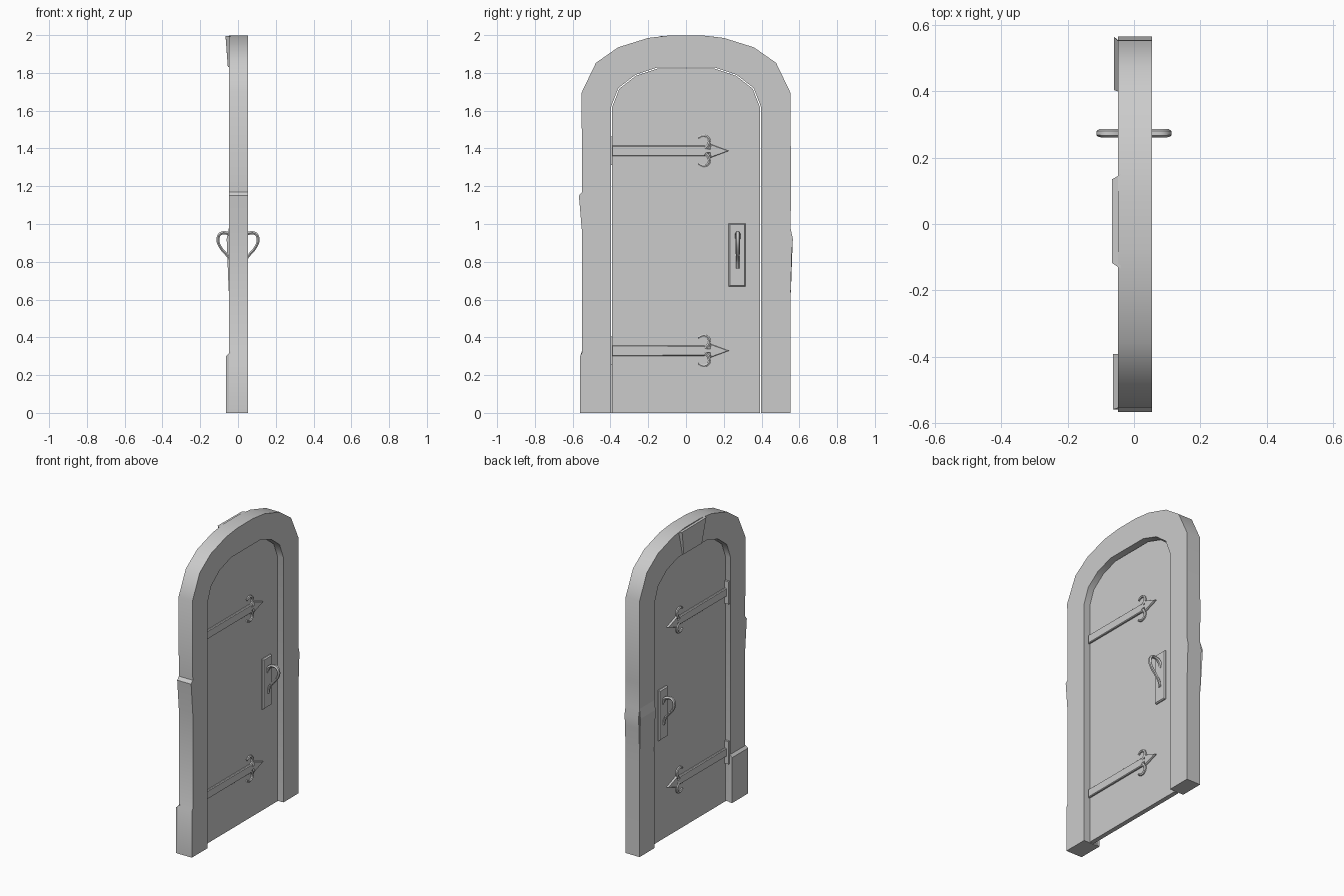
import bpy, bmesh
from math import radians
from mathutils import Vector

cube = bpy.data.objects.get("Cube")
if cube:
    bpy.data.objects.remove(cube, do_unlink=True)

grey = bpy.data.materials.new("plain grey")
grey.use_nodes = True
grey.diffuse_color = (0.6, 0.6, 0.6, 1)
grey.node_tree.nodes["Principled BSDF"].inputs["Base Color"].default_value = (0.6, 0.6, 0.6, 1)

BACK, FRONT = -0.048, 0.054   # faces of the stone frame
DOOR = 0.015                  # half thickness of the door leaf


def finish(obj, mirror=False, angle=None):
    if not obj.data.materials:
        obj.data.materials.append(grey)
    if mirror:
        obj.modifiers.new("both_sides", "MIRROR")
    if angle:
        bpy.ops.object.select_all(action="DESELECT")
        obj.select_set(True)
        bpy.context.view_layer.objects.active = obj
        bpy.ops.object.shade_smooth_by_angle(angle=radians(angle))
    return obj


def from_bmesh(name, bm):
    bmesh.ops.recalc_face_normals(bm, faces=bm.faces)
    mesh = bpy.data.meshes.new(name)
    bm.to_mesh(mesh)
    bm.free()
    obj = bpy.data.objects.new(name, mesh)
    bpy.context.collection.objects.link(obj)
    return obj


def loft(name, back, front, rim=0, mirror=False, angle=None):
    """Solid between two matching loops, with an optional chamfered rim on the front."""
    bm = bmesh.new()
    a = [bm.verts.new(p) for p in back]
    b = [bm.verts.new(p) for p in front]
    bm.faces.new(a)
    cap = bm.faces.new(b)
    for i in range(len(a)):
        j = (i + 1) % len(a)
        bm.faces.new((a[i], a[j], b[j], b[i]))
    bmesh.ops.recalc_face_normals(bm, faces=bm.faces)
    if rim:
        bmesh.ops.inset_region(bm, faces=[cap], thickness=rim, depth=rim)
    return finish(from_bmesh(name, bm), mirror, angle)


def slab(name, outline, x0, x1, **kw):
    return loft(name, [(x0, y, z) for y, z in outline], [(x1, y, z) for y, z in outline], **kw)


def pipe(name, paths, radius, flat=1.0):
    """Tapered smooth tubes through the given points, mirrored to both sides of the door."""
    curve = bpy.data.curves.new(name, "CURVE")
    curve.dimensions = "3D"
    curve.bevel_depth = radius
    curve.bevel_resolution = 1
    curve.resolution_u = 3
    curve.use_fill_caps = True
    for path in paths:
        s = curve.splines.new("BEZIER")
        s.bezier_points.add(len(path) - 1)
        for i, (bp, p) in enumerate(zip(s.bezier_points, path)):
            bp.co = p
            bp.handle_left_type = bp.handle_right_type = "AUTO"
            bp.radius = 1 - 0.35 * i / (len(path) - 1)
    obj = bpy.data.objects.new(name, curve)
    bpy.context.collection.objects.link(obj)
    bpy.ops.object.select_all(action="DESELECT")
    obj.select_set(True)
    bpy.context.view_layer.objects.active = obj
    bpy.ops.object.convert(target="MESH")
    return finish(bpy.context.object, True, 50)


def arch(half):
    """Mirror one half of an arch, given from the springing up to the crown."""
    return [(-y, z) for y, z in half] + [(y, z) for y, z in reversed(half)]


# Stone frame: worn outer outline, then the opening
outer = arch([(0.553, 1.695), (0.477, 1.853), (0.36, 1.935), (0.2, 1.985), (0.08, 1.999)])
inner = arch([(0.397, 1.62), (0.358, 1.72), (0.268, 1.79), (0.15, 1.829)])
left_edge = [(-0.56, 0), (-0.56, 0.3), (-0.55, 0.32), (-0.55, 0.95), (-0.567, 1.15), (-0.55, 1.17)]
right_edge = [(0.556, 1.15), (0.553, 0.98), (0.566, 0.92), (0.56, 0.85), (0.554, 0.63), (0.554, 0)]
opening = [(0.397, 0)] + inner[::-1] + [(-0.397, 0)]
slab("stone_frame", left_edge + outer + right_edge + opening, BACK, FRONT, angle=40)

# Raised stones on the back of the frame
loft("keystone",
     [(-0.04, -0.135, 1.994), (-0.04, 0.15, 1.991), (-0.04, 0.115, 1.83), (-0.04, -0.105, 1.83)],
     [(-0.066, -0.118, 1.995), (-0.066, 0.135, 1.993), (-0.054, 0.1, 1.832), (-0.054, -0.09, 1.832)])
loft("base_stone",
     [(-0.04, -0.56, 0), (-0.04, -0.392, 0), (-0.04, -0.392, 0.325), (-0.04, -0.552, 0.325)],
     [(-0.063, -0.56, 0), (-0.063, -0.392, 0), (-0.063, -0.392, 0.3), (-0.063, -0.56, 0.3)])
loft("worn_side_stone",
     [(BACK, 0.4, 0.63), (BACK, 0.554, 0.63), (BACK, 0.553, 0.98), (BACK, 0.4, 0.98)],
     [(-0.05, 0.404, 0.66), (-0.05, 0.556, 0.66), (-0.06, 0.565, 0.92), (-0.06, 0.404, 0.92)])

# Door leaf, with a thin gap to the frame
leaf = arch([(0.391, 0), (0.391, 1.62), (0.353, 1.716), (0.265, 1.785), (0.15, 1.823)])
slab("door_leaf", leaf, -DOOR, DOOR)

# Strap hinges with spear tips and curled hooks
strap_half = [(-0.392, 0.028), (0.097, 0.028), (0.112, 0.014), (0.126, 0.012), (0.13, 0.036)]
hook = [(0.1, 0.01), (0.123, 0.042), (0.117, 0.07), (0.09, 0.08), (0.065, 0.068)]
for label, height in (("upper", 1.387), ("lower", 0.329)):
    outline = ([(y, height + z) for y, z in strap_half] + [(0.227, height)]
               + [(y, height - z) for y, z in reversed(strap_half)])
    slab(label + "_hinge_strap", outline, DOOR - 0.005, DOOR + 0.008, rim=0.005, mirror=True)
    pipe(label + "_hinge_hooks",
         [[(DOOR + 0.004, y, height + s * z) for y, z in hook] for s in (1, -1)], 0.011)
    knuckle = [(-0.396, height - 0.075), (-0.383, height - 0.075),
               (-0.383, height + 0.075), (-0.396, height + 0.075)]
    slab(label + "_hinge_knuckle", knuckle, -DOOR, -0.044)

# Handle plates and looped pulls
plate = [(0.226, 0.67), (0.315, 0.67), (0.315, 1.003), (0.226, 1.003)]
slab("handle_plate", plate, DOOR - 0.005, DOOR + 0.005, rim=0.008, mirror=True)
loop = [(0.02, 0.9), (0.036, 0.938), (0.065, 0.953), (0.094, 0.948), (0.106, 0.918),
        (0.095, 0.88), (0.06, 0.837), (0.036, 0.8), (0.03, 0.765)]
pull = pipe("handle_pull", [[(x, 0.0, z) for x, z in loop]], 0.011)
pull.scale.y = 1.3
pull.location.y = 0.274
